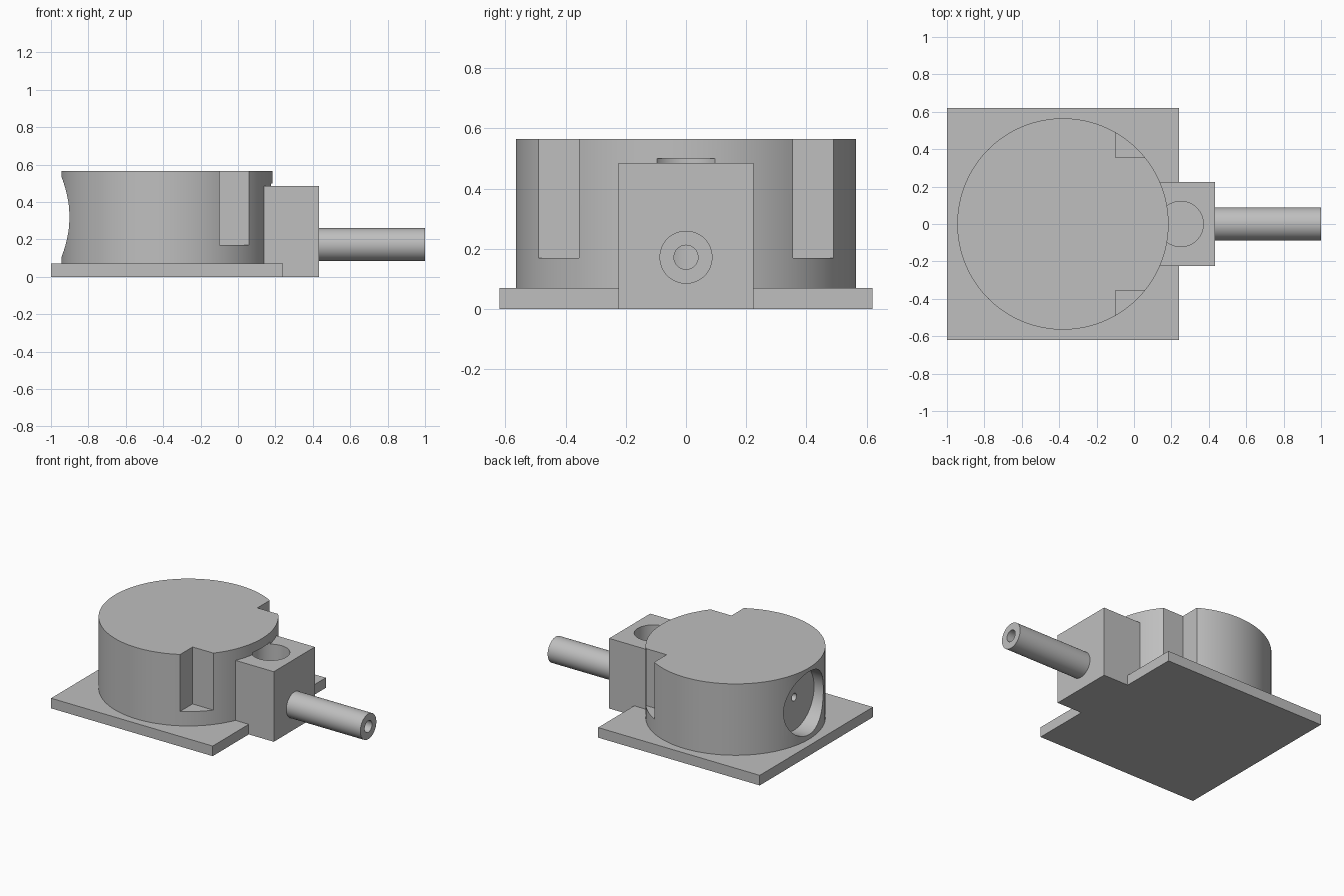
import bpy
import bmesh
from math import radians
from mathutils import Matrix

cube = bpy.data.objects.get("Cube")
if cube:
    bpy.data.objects.remove(cube, do_unlink=True)

grey = bpy.data.materials.new("plain grey")
grey.use_nodes = True
colour = (0.52, 0.52, 0.52, 1)
grey.diffuse_color = colour
grey.node_tree.nodes["Principled BSDF"].inputs["Base Color"].default_value = colour


def add_object(name, bm):
    mesh = bpy.data.meshes.new(name)
    bmesh.ops.recalc_face_normals(bm, faces=bm.faces)
    bm.to_mesh(mesh)
    bm.free()
    mesh.materials.append(grey)
    obj = bpy.data.objects.new(name, mesh)
    bpy.context.collection.objects.link(obj)
    return obj


def prism(name, outline, z0, z1):
    bm = bmesh.new()
    face = bm.faces.new([bm.verts.new((x, y, z0)) for x, y in outline])
    top = bmesh.ops.extrude_face_region(bm, geom=[face])["geom"]
    bmesh.ops.translate(bm, vec=(0, 0, z1 - z0),
                        verts=[v for v in top if isinstance(v, bmesh.types.BMVert)])
    return add_object(name, bm)


def box(name, x0, x1, y0, y1, z0, z1):
    return prism(name, [(x0, y0), (x1, y0), (x1, y1), (x0, y1)], z0, z1)


def cylinder(name, radius, start, end, centre, axis="Z", sides=64):
    """Cylinder from start to end along the axis; centre is (x, y) or (y, z)."""
    bm = bmesh.new()
    bmesh.ops.create_cone(bm, cap_ends=True, segments=sides,
                          radius1=radius, radius2=radius, depth=end - start)
    mid = (start + end) / 2
    if axis == "X":
        matrix = Matrix.Translation((mid, *centre)) @ Matrix.Rotation(radians(90), 4, "Y")
    else:
        matrix = Matrix.Translation((*centre, mid))
    bmesh.ops.transform(bm, matrix=matrix, verts=bm.verts)
    return add_object(name, bm)


def cut(obj, cutters):
    bpy.context.view_layer.objects.active = obj
    for cutter in cutters:
        mod = obj.modifiers.new("cut", "BOOLEAN")
        mod.operation = "DIFFERENCE"
        mod.solver = "EXACT"
        mod.object = cutter
        bpy.ops.object.modifier_apply(modifier=mod.name)


# Base plate, notched where the block sits
plate_half = [(-1, -0.62), (0.24, -0.62), (0.24, -0.225), (0.1, -0.225)]
base_plate = prism("base_plate",
                   plate_half + [(x, -y) for x, y in reversed(plate_half)], 0, 0.07)

# Main parts
drum = cylinder("drum", 0.565, 0.07, 0.565, (-0.38, 0), sides=128)
block = box("side_block", 0.1, 0.432, -0.225, 0.225, 0, 0.486)
shaft = cylinder("hollow_shaft", 0.088, 0.42, 1, (0, 0.172), "X")

# Cutters: corner notches, vertical well, shaft bore, round recess and its pinhole
notches = [box("notch_cutter", -0.1, 0.3, min(s * 0.355, s), max(s * 0.355, s), 0.17, 0.8)
           for s in (-1, 1)]
well = cylinder("well_cutter", 0.121, 0.08, 0.5, (0.25, 0))
bore = cylinder("bore_cutter", 0.04, 0.25, 1.1, (0, 0.172), "X", 48)
recess = cylinder("recess_cutter", 0.218, -1.1, -0.83, (0, 0.32), "X")
pinhole = cylinder("pinhole_cutter", 0.026, -0.9, -0.6, (0, 0.33), "X", 32)

cut(drum, notches + [well, recess, pinhole])
cut(block, [well, bore])
cut(shaft, [bore])
for cutter in notches + [well, bore, recess, pinhole]:
    bpy.data.objects.remove(cutter, do_unlink=True)

# Smooth the round walls and keep the edges sharp
bpy.ops.object.select_all(action="DESELECT")
for obj in (base_plate, drum, block, shaft):
    obj.select_set(True)
bpy.context.view_layer.objects.active = drum
bpy.ops.object.shade_smooth_by_angle(angle=radians(30))
